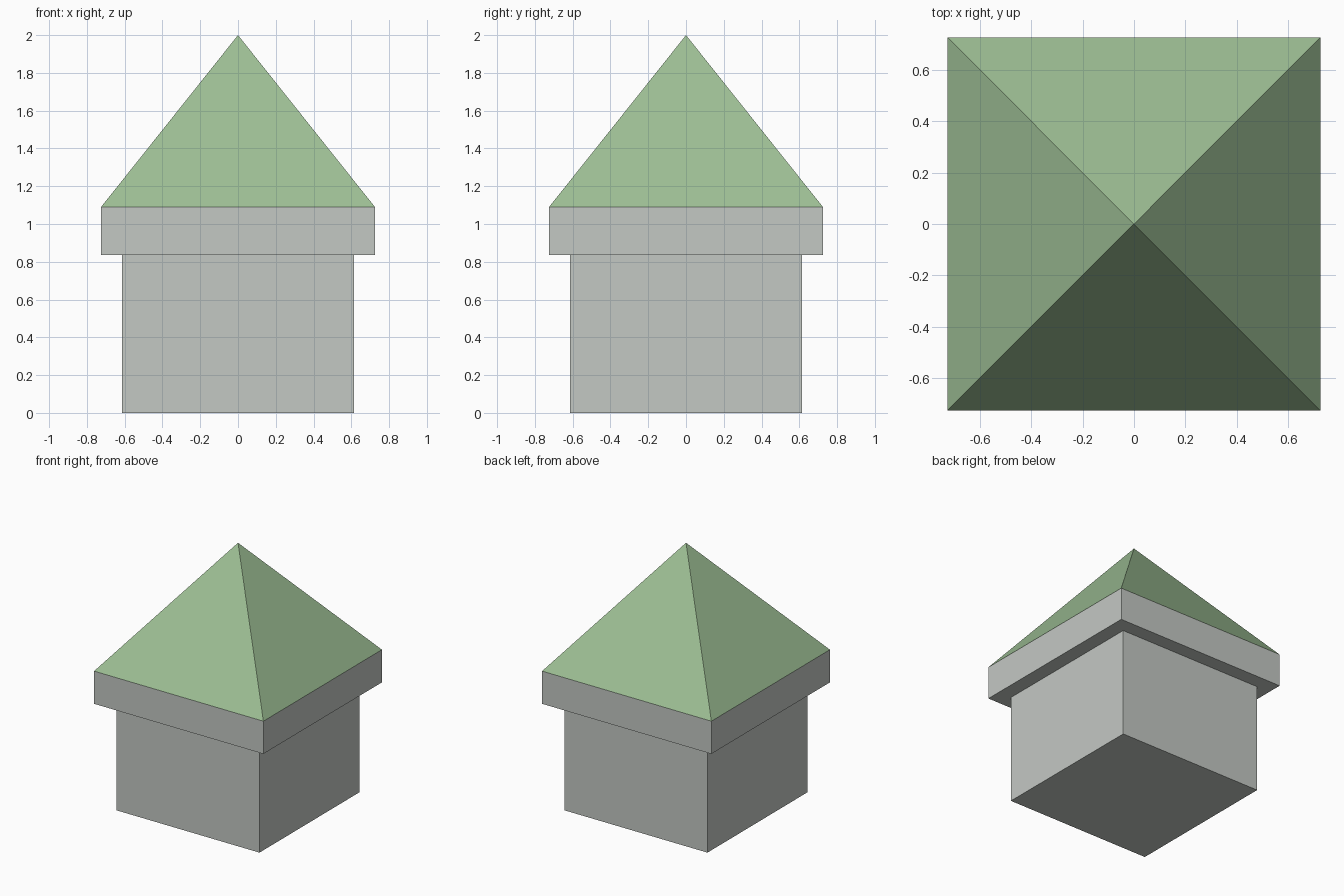
import bpy
import math

cube = bpy.data.objects.get("Cube")
if cube:
    bpy.data.objects.remove(cube, do_unlink=True)


def make_material(name, rgb):
    mat = bpy.data.materials.new(name)
    mat.use_nodes = True
    mat.diffuse_color = (*rgb, 1)
    mat.node_tree.nodes["Principled BSDF"].inputs["Base Color"].default_value = (*rgb, 1)
    return mat


stone = make_material("pale grey stone", (0.55, 0.58, 0.55))
green = make_material("soft green roof", (0.34, 0.52, 0.30))


def square_part(name, half_bottom, half_top, z0, z1, mat):
    """Four-sided prism or pyramid standing between two heights."""
    bpy.ops.mesh.primitive_cone_add(
        vertices=4, radius1=half_bottom * math.sqrt(2), radius2=half_top * math.sqrt(2),
        depth=z1 - z0, location=(0, 0, (z0 + z1) / 2), rotation=(0, 0, math.pi / 4))
    obj = bpy.context.object
    bpy.ops.object.transform_apply(location=False, rotation=True, scale=True)
    obj.name = name
    obj.data.materials.append(mat)
    return obj


# Square tower body, overhanging collar and pyramid roof
BODY, EAVES = 0.613, 0.725
COLLAR_Z, ROOF_Z, TOP_Z = 0.837, 1.09, 2.0
square_part("tower_body", BODY, BODY, 0, COLLAR_Z, stone)
square_part("tower_collar", EAVES, EAVES, COLLAR_Z, ROOF_Z, stone)
square_part("pyramid_roof", EAVES, 0, ROOF_Z, TOP_Z, green)
